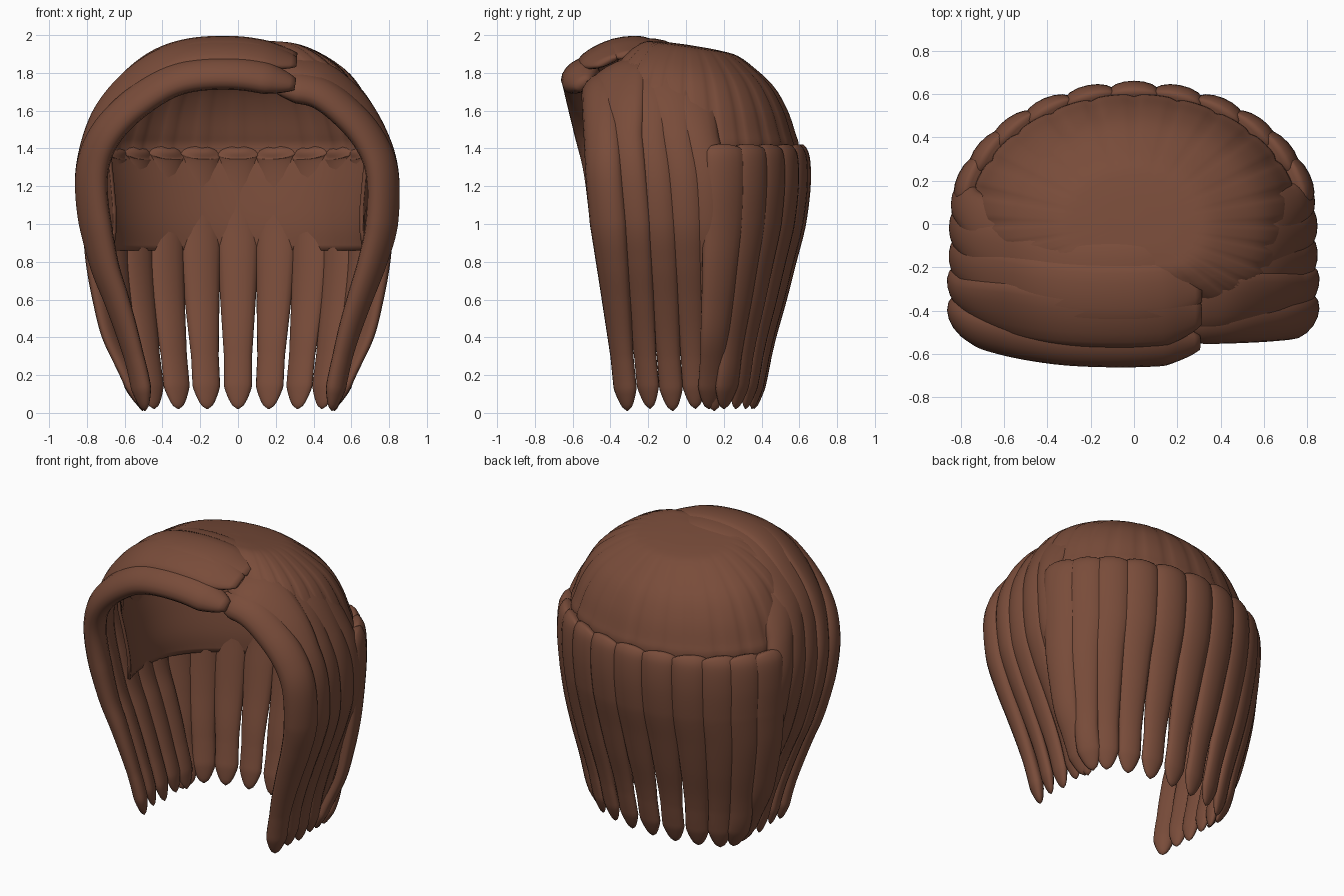
import bpy, bmesh, math
from mathutils import Vector

if "Cube" in bpy.data.objects:
    bpy.data.objects.remove(bpy.data.objects["Cube"], do_unlink=True)

brown = bpy.data.materials.new("hair brown")
brown.use_nodes = True
COLOR = (0.19, 0.072, 0.042, 1)
brown.diffuse_color = COLOR
brown.node_tree.nodes["Principled BSDF"].inputs["Base Color"].default_value = COLOR


def clamp(v):
    return max(0.0, min(1.0, v))


def lerp(a, b, t):
    return a + (b - a) * t


def finish(bm, name):
    bmesh.ops.recalc_face_normals(bm, faces=bm.faces[:])
    mesh = bpy.data.meshes.new(name)
    bm.to_mesh(mesh)
    bm.free()
    mesh.materials.append(brown)
    mesh.shade_smooth()
    obj = bpy.data.objects.new(name, mesh)
    bpy.context.collection.objects.link(obj)
    return obj


def smooth_path(keys, steps):
    """Catmull-Rom points through the keys."""
    k = [keys[0] * 2 - keys[1]] + keys + [keys[-1] * 2 - keys[-2]]
    out = []
    for i in range(1, len(k) - 2):
        a, b, c, d = k[i - 1:i + 3]
        for j in range(steps):
            t = j / steps
            out.append(0.5 * (2 * b + (c - a) * t + (2 * a - 5 * b + 4 * c - d) * t * t
                              + (3 * b - a - 3 * c + d) * t ** 3))
    return out + [keys[-1]]


def lock(name, keys, side, half_w, half_t, tilt=0.0, spread=0.0, sides=16):
    """Flattened strand with a rounded root and tip; spread widens it over the crown."""
    path = smooth_path([Vector(k) for k in keys], 10)
    bm = bmesh.new()
    rings = []
    last = len(path) - 1
    for i, p in enumerate(path):
        tangent = (path[min(i + 1, last)] - path[max(i - 1, 0)]).normalized()
        normal = side.cross(tangent).normalized()
        across = tangent.cross(normal).normalized()
        wide = across * math.cos(tilt) + normal * math.sin(tilt)
        thick = normal * math.cos(tilt) - across * math.sin(tilt)
        body = lerp(0.62, 1, clamp((p.z - 0.3) / 0.7))
        end = max(0.04, math.sqrt(clamp((p.z - path[-1].z) / 0.12)))
        end *= math.sqrt(clamp((i + 0.8) / 6))
        crown = clamp((p.z - 1.45) / 0.3)
        w = half_w * body * end * (1 + spread * crown)
        h = half_t * body * end * (1 - 0.5 * spread * crown)
        ring = []
        for j in range(sides):
            a = math.tau * j / sides
            ring.append(bm.verts.new(p + wide * w * math.cos(a) + thick * h * math.sin(a)))
        rings.append(ring)
    for r, q in zip(rings, rings[1:]):
        for j in range(sides):
            n = (j + 1) % sides
            bm.faces.new((r[j], r[n], q[n], q[j]))
    bm.faces.new(rings[0])
    bm.faces.new(rings[-1])
    return finish(bm, name)


# Cap: grooved dome with a smooth lining behind and beside, cut high over the face
PROFILE = [(0.02, 1.95), (0.3, 1.945), (0.5, 1.92), (0.75, 1.805), (0.89, 1.66),
           (0.97, 1.5), (1, 1.4), (0.955, 1.2), (0.92, 1.0), (0.93, 0.86)]
curve = smooth_path([Vector((r, z, 0)) for r, z in PROFILE], 5)
SEGMENTS, ROWS = 144, 40


def cap_point(theta, t):
    sin, cos = math.sin(theta), math.cos(theta)
    front = clamp((-sin - 0.5) / 0.3)
    f = t * lerp(1, 0.37, front) * (len(curve) - 1)
    i = min(int(f), len(curve) - 2)
    r, z, _ = curve[i].lerp(curve[i + 1], f - i)
    if z > 1.38:
        r -= 0.018 * clamp(r * 1.6 - 0.4) * (1 - abs(math.sin(theta * 12))) ** 3
    y = r * sin * (0.6 if sin > 0 else 0.5)
    x = r * 0.77 * math.copysign(abs(cos) ** (1 if sin > 0 else 0.4), cos)
    return x, y, z - 0.15 * y * clamp((z - 1.38) / 0.5)


bm = bmesh.new()
grid = [[bm.verts.new(cap_point(math.tau * s / SEGMENTS, t / ROWS)) for s in range(SEGMENTS)]
        for t in range(ROWS + 1)]
bm.faces.new(grid[0])
for r, q in zip(grid, grid[1:]):
    for s in range(SEGMENTS):
        n = (s + 1) % SEGMENTS
        bm.faces.new((r[s], r[n], q[n], q[s]))
cap = finish(bm, "cap")
shell = cap.modifiers.new("thickness", "SOLIDIFY")
shell.thickness = 0.02
shell.offset = -1

# Back locks: a fan hanging from the ledge below the dome
BACK = [(0.76, 0.565, 1.40), (0.80, 0.6, 1.35), (0.81, 0.605, 1.2), (0.80, 0.58, 1.0),
        (0.79, 0.535, 0.8), (0.76, 0.49, 0.6), (0.72, 0.44, 0.4), (0.68, 0.40, 0.2),
        (0.65, 0.36, 0.02)]
for n, degrees in enumerate((-70, -56, -43, -29, -14.5, 0, 14.5, 29, 43, 56, 70)):
    a = math.radians(degrees)
    keys = []
    for rx, ry, z in BACK:
        limit = 0.49 + 0.45 * z
        keys.append((max(-limit, min(limit, rx * math.sin(a))), ry * math.cos(a), z))
    across = Vector((math.cos(a) * 0.8, -math.sin(a) * 0.6, 0)).normalized()
    lock(f"back_lock_{n + 1}", keys, across, 0.12, 0.055)

# Side locks: swept from the off-centre parting over each side of the head
ARCH = {
    -1: [(0.31, 1.89), (0.0, 1.945), (-0.3, 1.925), (-0.52, 1.815), (-0.7, 1.6), (-0.785, 1.33),
         (-0.79, 1.1), (-0.73, 0.8), (-0.66, 0.6), (-0.595, 0.4), (-0.54, 0.2), (-0.505, 0.01)],
    1: [(0.2, 1.875), (0.43, 1.84), (0.61, 1.69), (0.73, 1.47), (0.785, 1.25),
        (0.78, 1.0), (0.73, 0.8), (0.66, 0.6), (0.595, 0.4), (0.545, 0.2), (0.51, 0.01)],
}
ROOT_Y = {-1: (-0.565, -0.44, -0.33, -0.22, -0.12),
          1: (-0.46, -0.37, -0.26, -0.15, -0.05)}
DROP = {-1: (0.15, 0.045, 0.0, 0.02, 0.05),
        1: (0.14, 0.06, 0.02, 0.01, 0.03)}
MID_Y = (-0.43, -0.30, -0.16, -0.01, 0.13)
TIP_Y = (-0.31, -0.19, -0.07, 0.05, 0.15)
TILT = (35, 24, 8, 0, -14)
for s, label in ((-1, "right"), (1, "left")):
    for n in range(5):
        keys = []
        for x, z in ARCH[s]:
            if z >= 1.2:
                y = lerp(ROOT_Y[s][n], MID_Y[n], clamp((1.95 - z) / 0.75) ** 0.8)
            else:
                y = lerp(MID_Y[n], TIP_Y[n], (1.2 - z) / 1.19)
            narrow = math.sqrt(1 - (max(y, 0) / 0.66) ** 2) * (0.975 if n == 0 else 1)
            drop = DROP[s][n] * clamp((z - 1.3) / 0.45)
            keys.append((x * narrow, y, z - drop + 0.012 * (n % 2)))
        lock(f"{label}_side_lock_{n + 1}", keys, Vector((0, -s, 0)),
             0.11 if n == 0 else 0.102, 0.072 if n == 0 else 0.058,
             -s * math.radians(TILT[n]), 0.0 if n == 0 else 0.45)
